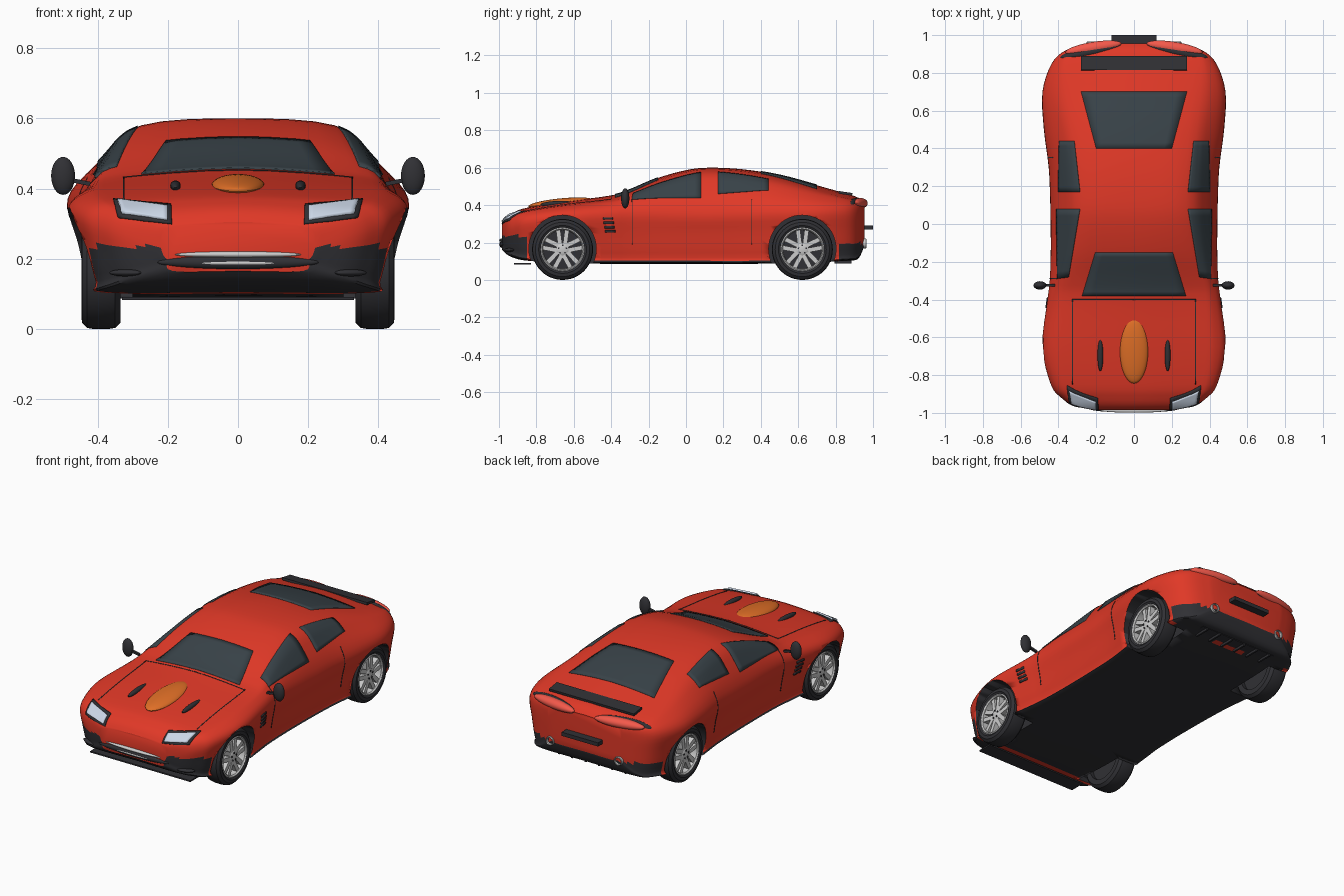
import bpy, bmesh
from math import pi, cos, sin
from mathutils import Vector, Matrix
from mathutils.bvhtree import BVHTree

if "Cube" in bpy.data.objects:
    bpy.data.objects.remove(bpy.data.objects["Cube"])

RED, DARK, GLASS = (0.75, 0.04, 0.02, 1), (0.03, 0.03, 0.035, 1), (0.04, 0.055, 0.065, 1)
ORANGE, LAMP, TAIL = (0.75, 0.16, 0.02, 1), (0.6, 0.68, 0.8, 1), (0.9, 0.1, 0.07, 1)
mats = {}


def material(col):
    if col not in mats:
        mats[col] = bpy.data.materials.new("paint_%d" % len(mats))
        mats[col].diffuse_color = col
    return mats[col]


def make(name, bm, cols=(), mirror=False):
    me = bpy.data.meshes.new(name)
    bm.to_mesh(me)
    ob = bpy.data.objects.new(name, me)
    bpy.context.collection.objects.link(ob)
    for c in cols:
        me.materials.append(material(c))
    bpy.ops.object.select_all(action='DESELECT')
    ob.select_set(True)
    bpy.context.view_layer.objects.active = ob
    bpy.ops.object.shade_smooth_by_angle(angle=0.6)
    if mirror:
        ob.modifiers.new("mirror", 'MIRROR').use_mirror_merge = False
    return ob


def place(loc, size, rot=0, axis='Z'):
    return Matrix.Translation(loc) @ Matrix.Rotation(rot, 4, axis) @ Matrix.Diagonal((*size, 1))


def boxes(name, mlist, cols=(), mirror=False):
    bm = bmesh.new()
    for m in mlist:
        bmesh.ops.create_cube(bm, size=1, matrix=m)
    return make(name, bm, cols, mirror)


def ellipsoid(name, m, cols=(), mirror=False):
    bm = bmesh.new()
    bmesh.ops.create_uvsphere(bm, u_segments=32, v_segments=16, radius=1, matrix=m)
    return make(name, bm, cols, mirror)


def lathe(name, profile, centres, cols=(), turn='X', steps=48):
    # profile of (axial, radius) pairs; closed ring round an x or y axis
    bm = bmesh.new()
    for c in centres:
        rings = []
        for i in range(steps):
            a = 2 * pi * i / steps
            rings.append([bm.verts.new(Vector(c) + (Vector((p, r * cos(a), r * sin(a))) if turn == 'X'
                          else Vector((r * cos(a), p, r * sin(a))))) for p, r in profile])
        for i in range(steps):
            A, B = rings[i], rings[(i + 1) % steps]
            for k in range(len(profile)):
                n = (k + 1) % len(profile)
                bm.faces.new((A[k], A[n], B[n], B[k]))
    bmesh.ops.remove_doubles(bm, verts=bm.verts, dist=1e-5)
    bmesh.ops.recalc_face_normals(bm, faces=bm.faces)
    return make(name, bm, cols, True)


def spline(a, b, c, d, t):
    return 0.5 * (2 * b + (c - a) * t + (2 * a - 5 * b + 4 * c - d) * t * t + (3 * b - a - 3 * c + d) * t ** 3)


# Body stations: y, half width, bottom, shoulder z, roof-edge x, roof-edge z, top z
stations = [
    (-0.985, .22, .165, .24, .16, .295, .305), (-0.96, .32, .14, .27, .24, .322, .337),
    (-0.92, .385, .12, .29, .29, .345, .362), (-0.85, .44, .105, .315, .32, .37, .386),
    (-0.65, .485, .092, .34, .34, .402, .418), (-0.4, .458, .088, .35, .34, .43, .452),
    (-0.3, .446, .088, .355, .33, .458, .482), (-0.15, .44, .088, .36, .30, .52, .545),
    (0.0, .44, .088, .36, .28, .565, .587), (0.12, .442, .088, .36, .275, .58, .60),
    (0.3, .45, .088, .365, .28, .57, .592), (0.5, .475, .09, .37, .29, .535, .56),
    (0.7, .483, .095, .37, .31, .482, .506), (0.85, .435, .105, .365, .31, .442, .463),
    (0.92, .36, .115, .355, .27, .42, .44), (0.955, .24, .19, .33, .20, .395, .408)]


def section(y, w, zb, zs, xr, zr, zt):
    mid = ((w + xr) / 2 + .022, (zs + zr) / 2 + .016)
    half = [(0, zb), (w * .84, zb), (w * .91, zb + .03), (w * .965, zs * .6 + zb * .4), (w, zs), mid, (xr, zr), (0, zt)]
    return [Vector((x, y, z)) for x, z in half] + [Vector((-x, y, z)) for x, z in half[-2:0:-1]]


ctrl = [section(*s) for s in stations]
rows, N = [], len(ctrl)
for i in range(N - 1):
    for s in range(4):
        A = [ctrl[max(i - 1, 0)], ctrl[i], ctrl[i + 1], ctrl[min(i + 2, N - 1)]]
        rows.append([spline(*q, s / 4) for q in zip(*A)])
rows.append(ctrl[-1])
bm = bmesh.new()
rings = []
for r in rows:
    n = len(r)
    rings.append([bm.verts.new(spline(r[k - 1], r[k], r[(k + 1) % n], r[(k + 2) % n], s / 4))
                  for k in range(n) for s in range(4)])
for A, B in zip(rings, rings[1:]):
    for k in range(len(A)):
        n = (k + 1) % len(A)
        bm.faces.new((A[k], A[n], B[n], B[k]))
bm.faces.new(rings[0])
bm.faces.new(rings[-1])
bmesh.ops.recalc_face_normals(bm, faces=bm.faces)
for f in bm.faces:
    c = f.calc_center_median()
    dark = c.z < .1 or (c.y < -.85 and c.z < .235) or (c.y > .82 and c.z < .19)
    f.material_index = int(dark and len(f.verts) == 4)
bm.normal_update()
skin = BVHTree.FromBMesh(bm)
body = make("body_shell", bm, (RED, DARK))

# Wheel arches
WHEELS = [(0, -.66, .163), (0, .622, .163)]
bm = bmesh.new()
for s in (-1, 1):
    for c in WHEELS:
        m = Matrix.Translation((s * .45, c[1], c[2] + .003)) @ Matrix.Rotation(pi / 2, 4, 'Y')
        bmesh.ops.create_cone(bm, cap_ends=True, segments=48, radius1=.18, radius2=.18, depth=.3, matrix=m)
cutter = make("arch_cutter", bm, (DARK,))
mod = body.modifiers.new("arches", 'BOOLEAN')
mod.operation, mod.object, mod.solver = 'DIFFERENCE', cutter, 'EXACT'
cutter.hide_render = True
cutter.hide_viewport = True


def patch(name, quads, view, cols, mirror=False, lift=.004, n=10):
    # quads given in the flat view, draped on the body skin
    bm = bmesh.new()
    way = {'top': Vector((0, 0, -1)), 'side': Vector((-1, 0, 0)), 'front': Vector((0, 1, 0))}[view]
    for q in quads:
        a, b, c, d = [Vector(p) for p in q]
        g = []
        for i in range(n + 1):
            for j in range(n + 1):
                u, v = i / n, j / n
                p = a.lerp(b, u).lerp(d.lerp(c, u), v)
                o = {'top': (p.x, p.y, 2), 'side': (2, p.x, p.y), 'front': (p.x, -2, p.y)}[view]
                hit, nor, _, _ = skin.ray_cast(Vector(o), way)
                if hit is None:
                    hit, nor, _, _ = skin.find_nearest(Vector(o))
                g.append(bm.verts.new(hit + nor * lift))
        for i in range(n):
            for j in range(n):
                k = i * (n + 1) + j
                bm.faces.new((g[k], g[k + n + 1], g[k + n + 2], g[k + 1]))
    bm.normal_update()
    bmesh.ops.reverse_faces(bm, faces=[f for f in bm.faces if f.normal.dot(way) > 0])
    ob = make(name, bm, cols, mirror)
    sol = ob.modifiers.new("thickness", 'SOLIDIFY')
    sol.thickness, sol.offset = lift + .004, -1
    return ob


# Glass
patch("windscreen", [((-.275, -.38), (.275, -.38), (.205, -.15), (-.205, -.15))], 'top', (GLASS,))
patch("rear_window", [((-.2, .4), (.2, .4), (.28, .7), (-.28, .7))], 'top', (GLASS,))
patch("side_windows", [((.345, -.28), (.405, -.29), (.41, .08), (.285, .08)),
                       ((.285, .17), (.40, .17), (.395, .44), (.315, .44))], 'top', (GLASS,), True)

# Panel seams, bonnet vents and wing slats
patch("door_seams", [((y, .19), (y + .004, .19), (y + .004, .43), (y, .43)) for y in (-.29, .35)],
      'side', (DARK,), True, .002)
patch("bonnet_seams", [((.323, -.85), (.327, -.85), (.327, -.4), (.323, -.4)),
                       ((0, -.402), (.327, -.402), (.327, -.398), (0, -.398))], 'top', (DARK,), True, .002)
patch("wing_slats", [((-.445 + k * .004, .335 - k * .023), (-.39 + k * .004, .335 - k * .023),
                      (-.39 + k * .004, .323 - k * .023), (-.445 + k * .004, .323 - k * .023)) for k in range(4)],
      'side', (DARK,), True, .005, 3)
ellipsoid("bonnet_vents", place((.178, -.695, .408), (.015, .085, .014), .06, 'X'), (DARK,), True)
ellipsoid("bonnet_scoop", place((0, -.67, .41), (.075, .175, .026), .1, 'X'), (ORANGE,))

# Headlights, intake and fog lights
patch("headlight_surrounds", [((.188, .298), (.34, .316), (.355, .367), (.19, .352))], 'front', (DARK,), True, .006)
patch("headlights", [((.2, .306), (.328, .326), (.343, .36), (.2, .342))], 'front', (LAMP,), True, .014)
ellipsoid("lower_intake", place((0, -.98, .19), (.23, .018, .02)), (DARK,))
for z, w in ((.188, .16), (.212, .18)):
    ellipsoid("grille_bar", place((0, -.986, z), (w, .013, .009)))
ellipsoid("fog_lights", place((.32, -.945, .16), (.05, .018, .01), .4), (DARK,), True)
boxes("front_splitter", [place((0, -.875, .087), (.66, .09, .008))], (DARK,))

# Tail: lights, spoiler, plate bar, exhausts, diffuser
ellipsoid("tail_light_rims", place((.225, .912, .402), (.17, .032, .036), -.2), (DARK,), True)
ellipsoid("tail_lights", place((.215, .932, .41), (.15, .032, .028), -.16), (TAIL,), True)
boxes("rear_spoiler", [place((0, .852, .463), (.56, .075, .014), -.15, 'X')], (DARK,))
boxes("plate_bar", [place((0, .963, .28), (.24, .074, .022))], (DARK,))
lathe("exhausts", [(.88, .026), (.962, .026), (.966, .023), (.962, .02), (.9, .019), (.9, 0), (.88, 0)],
      [(.225, 0, .195)], (), 'Y', 24)
boxes("diffuser", [place((0, .82, .107), (.5, .13, .01))] +
      [place((-.22 + k * .088, .84, .1), (.01, .09, .022)) for k in range(6)], (DARK,))

# Mirrors
ellipsoid("mirror_heads", place((.498, -.325, .436), (.034, .022, .054)), (DARK,), True)
boxes("mirror_arms", [place((.455, -.325, .42), (.07, .014, .012), -.2, 'Y')], (DARK,), True)

# Wheels
lathe("tyres", [(.335, .115), (.335, .145), (.35, .16), (.37, .163), (.41, .163), (.43, .16), (.444, .145),
                (.446, .128), (.438, .115)], WHEELS, (DARK,))
lathe("wheel_backs", [(.36, 0), (.385, 0), (.385, .117), (.36, .117)], WHEELS, (DARK,))
lathe("rims", [(.385, .117), (.44, .117), (.443, .111), (.436, .105), (.385, .103)], WHEELS)
lathe("hubs", [(.385, 0), (.436, 0), (.436, .024), (.43, .034), (.385, .036)], WHEELS)
spokes, nuts = [], []
for c in WHEELS:
    for k in range(5):
        spin = Matrix.Translation(c) @ Matrix.Rotation(k * 2 * pi / 5, 4, 'X')
        nuts.append(spin @ place((.436, 0, .022), (.008, .008, .008)))
        for s in (-1, 1):
            spokes.append(spin @ place((.416, s * .019, .07), (.032, .024, .085), -s * .13, 'X'))
boxes("spokes", spokes, (), True)
boxes("wheel_nuts", nuts, (DARK,), True)

for m in bpy.data.materials:
    if m.users and not m.is_grease_pencil:
        m.use_nodes = True
        m.node_tree.nodes["Principled BSDF"].inputs["Base Color"].default_value = m.diffuse_color
